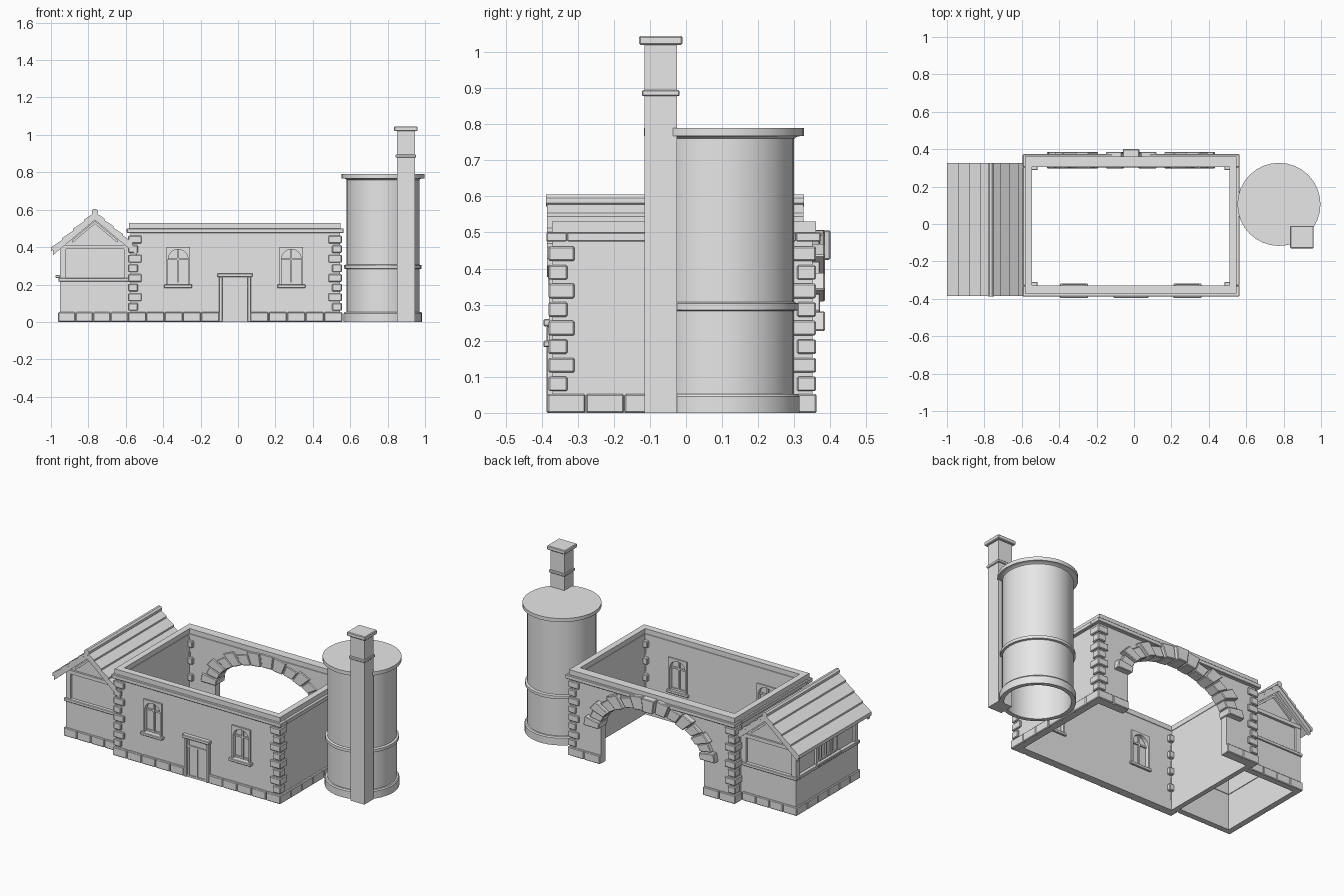
import bpy, bmesh, math
from math import sin, cos, pi

cube = bpy.data.objects.get("Cube")
if cube:
    bpy.data.objects.remove(cube, do_unlink=True)

stone = bpy.data.materials.new("light_grey")
stone.use_nodes = True
GREY = (0.8, 0.8, 0.8, 1)
stone.diffuse_color = GREY
stone.node_tree.nodes["Principled BSDF"].inputs["Base Color"].default_value = GREY


def finish(name, bm, bevel=0):
    bmesh.ops.recalc_face_normals(bm, faces=bm.faces)
    mesh = bpy.data.meshes.new(name)
    bm.to_mesh(mesh)
    bm.free()
    mesh.materials.append(stone)
    ob = bpy.data.objects.new(name, mesh)
    bpy.context.collection.objects.link(ob)
    if bevel:
        mod = ob.modifiers.new("bevel", 'BEVEL')
        mod.width = bevel
        mod.segments = 1
    return ob


def add_prism(bm, pts, y0, y1):
    """Extrude an x-z outline from y0 to y1."""
    face = bm.faces.new([bm.verts.new((x, y0, z)) for x, z in pts])
    ext = bmesh.ops.extrude_face_region(bm, geom=[face])["geom"]
    moved = [v for v in ext if isinstance(v, bmesh.types.BMVert)]
    bmesh.ops.translate(bm, verts=moved, vec=(0, y1 - y0, 0))


def prisms(name, items, bevel=0):
    bm = bmesh.new()
    for pts, y0, y1 in items:
        add_prism(bm, pts, y0, y1)
    return finish(name, bm, bevel)


def boxes(name, items, bevel=0):
    """Each item is x0, x1, y0, y1, z0, z1."""
    return prisms(name, [([(a, e), (b, e), (b, f), (a, f)], c, d)
                         for a, b, c, d, e, f in items], bevel)


def ring(x0, x1, y0, y1, ix0, ix1, iy0, iy1, z0, z1):
    return [(x0, x1, y0, iy0, z0, z1), (x0, x1, iy1, y1, z0, z1),
            (x0, ix0, iy0, iy1, z0, z1), (ix1, x1, iy0, iy1, z0, z1)]


def lathe(name, profile, cx, cy, n=32):
    bm = bmesh.new()
    vs = [bm.verts.new((cx + r, cy, z)) for r, z in profile]
    edges = [bm.edges.new(p) for p in zip(vs, vs[1:])]
    bmesh.ops.spin(bm, geom=vs + edges, cent=(cx, cy, 0), axis=(0, 0, 1),
                   angle=2 * pi, steps=n, use_duplicate=False)
    bmesh.ops.remove_doubles(bm, verts=bm.verts, dist=0.0005)
    ob = finish(name, bm)
    bpy.ops.object.select_all(action='DESELECT')
    ob.select_set(True)
    bpy.context.view_layer.objects.active = ob
    bpy.ops.object.shade_smooth_by_angle(angle=0.6)


# Main hall: outer and inner wall planes, wall top
X0, X1, Y0, Y1 = -0.575, 0.545, -0.37, 0.35
IN = (-0.545, 0.51, -0.33, 0.305)
TOP = 0.48
WIN = (-0.32, 0.285)
HW, WZ0, WZ1 = 0.063, 0.2, 0.4

# Front wall split around the two windows, then the side walls
front = []
edge = X0
for c in WIN:
    front += [(edge, c - HW, Y0, IN[2], 0, TOP),
              (c - HW, c + HW, Y0, IN[2], 0, WZ0),
              (c - HW, c + HW, Y0, IN[2], WZ1, TOP)]
    edge = c + HW
front.append((edge, X1, Y0, IN[2], 0, TOP))
boxes("front_wall", front)
boxes("side_walls", [(X0, IN[0], IN[2], IN[3], 0, TOP), (IN[1], X1, IN[2], IN[3], 0, TOP)])

# Back wall with wide arch
AX, AZ, AR, AH = -0.015, 0.225, 0.352, 0.205


def arc(t, grow=0.0):
    return (AX + (AR + grow) * cos(t), AZ + (AH + grow * 0.8) * sin(t))


outline = [(X0, 0), (AX - AR, 0)] + [arc(pi - pi * i / 28) for i in range(29)]
outline += [(AX + AR, 0), (X1, 0), (X1, TOP), (X0, TOP)]
prisms("back_arch_wall", [(outline, IN[3], Y1)])

# Arch stones, alternating in size, with a keystone
N = 15
stones = []
for i in range(N):
    a, b = pi * (i + 0.03) / N, pi * (i + 0.97) / N
    big = i % 2 == 0
    key = i == N // 2
    out = 0.098 if big or key else 0.075
    y = 0.4 if key else 0.385 if big else 0.372
    stones.append(([arc(a, -0.006), arc(a, out), arc(b, out), arc(b, -0.006)],
                   0.297 if big else 0.301, y))
prisms("arch_stones", stones, 0.004)

# Stepped cornice
boxes("cornice_lower", ring(-0.595, 0.565, -0.387, 0.373, *IN, 0.475, 0.5), 0.003)
boxes("cornice_upper", ring(-0.583, 0.547, -0.372, 0.36, *IN, 0.5, 0.53))

# Corner quoins
quoins = []
for k in range(8):
    s = 0.072 if k % 2 else 0.052
    z = 0.06 + k * 0.0515
    for xs in ((-0.587, -0.587 + s), (0.555 - s, 0.555)):
        for ys in ((-0.381, -0.381 + s), (0.36 - s, 0.36)):
            quoins.append((*xs, *ys, z, z + 0.041))
boxes("corner_quoins", quoins, 0.004)


# Plinth stones
def course(a, b, place, size=0.103):
    n = max(1, round((b - a) / size))
    w = (b - a) / n
    return [place(a + i * w + 0.001, a + (i + 1) * w - 0.001) for i in range(n)]


PZ = (0, 0.052)
plinth = course(-0.588, -0.1, lambda a, b: (a, b, -0.385, Y0 + 0.01, *PZ))
plinth += course(0.065, 0.558, lambda a, b: (a, b, -0.385, Y0 + 0.01, *PZ))
for a, b in ((-0.588, AX - AR), (AX + AR, 0.558)):
    plinth += course(a, b, lambda a, b: (a, b, Y1 - 0.01, 0.362, *PZ))
plinth += course(-0.385, 0.362, lambda a, b: (X1 - 0.01, 0.558, a, b, *PZ))
plinth += [(-0.588, X0 + 0.01, -0.385, -0.33, *PZ), (-0.588, X0 + 0.01, 0.29, 0.362, *PZ)]
plinth += course(-0.962, -0.588, lambda a, b: (a, b, -0.333, -0.31, *PZ))
plinth += course(-0.962, -0.588, lambda a, b: (a, b, 0.27, 0.293, *PZ))
plinth += course(-0.333, 0.293, lambda a, b: (-0.962, -0.94, a, b, *PZ))
boxes("plinth_stones", plinth, 0.004)

# Arched front windows
for side, c in zip(("right", "left"), WIN):
    frame = []
    iw, spring = 0.053, 0.335
    for s in (-1, 1):
        pts = [(c, WZ1), (c + s * HW, WZ1), (c + s * HW, WZ0), (c + s * iw, WZ0)]
        pts += [(c + s * iw * cos(t * pi / 16), spring + iw * sin(t * pi / 16)) for t in range(9)]
        frame.append((pts, -0.38, -0.323))
    prisms(side + "_window_frame", frame)
    boxes(side + "_window_sill", [(c - 0.075, c + 0.075, -0.395, -0.319, 0.182, 0.2)], 0.003)
    boxes(side + "_window_pane", [(c - iw, c + iw, -0.354, -0.346, WZ0, 0.39)])
    boxes(side + "_window_bars", [(c - 0.005, c + 0.005, -0.364, -0.336, WZ0, 0.388),
                                  (c - iw, c + iw, -0.363, -0.337, 0.33, 0.34),
                                  (c - iw, c + iw, -0.362, -0.338, 0.2, 0.21)])

# Front door
boxes("door_frame", [(-0.102, -0.082, -0.387, -0.36, 0, 0.24), (0.05, 0.07, -0.387, -0.36, 0, 0.24),
                     (-0.11, 0.077, -0.395, -0.36, 0.24, 0.26)], 0.003)
boxes("door_leaf", [(-0.082, 0.05, -0.374, -0.365, 0, 0.24)])
boxes("door_rails", [(-0.082, 0.05, -0.38, -0.37, 0.187, 0.197), (-0.082, 0.05, -0.38, -0.37, 0, 0.012),
                     (-0.08, -0.07, -0.379, -0.37, 0, 0.24), (0.038, 0.048, -0.379, -0.37, 0, 0.24),
                     (-0.021, -0.011, -0.379, -0.37, 0, 0.19)])

# Side annex: walls, recessed upper panels and timber frame
AX0, AX1, AY0, AY1 = -0.952, -0.575, -0.323, 0.283


def shell(inset, z0, z1, t=0.03):
    a, b, d = AX0 + inset, AY0 + inset, AY1 - inset
    return [(a, AX1, b, b + t, z0, z1), (a, AX1, d - t, d, z0, z1), (a, a + t, b + t, d - t, z0, z1)]


boxes("annex_lower_walls", shell(0, 0, 0.22))
boxes("annex_upper_panels", shell(0.014, 0.22, 0.41, 0.02))
boxes("annex_sill_band", shell(-0.008, 0.215, 0.235), 0.003)
boxes("annex_top_beam", shell(-0.002, 0.39, 0.412))
posts = [(AX0, AX0 + 0.032, y, y + 0.032, 0.235, 0.39) for y in (AY0, AY1 - 0.032)]
posts += [(-0.61, AX1, y, y + 0.032, 0.235, 0.39) for y in (AY0, AY1 - 0.032)]
posts += [(AX0, AX0 + 0.02, y, y + 0.02, 0.235, 0.39) for y in (-0.125, 0.065)]
boxes("annex_posts", posts)
boxes("annex_window_bars", [(AX0 + 0.004, AX0 + 0.016, y, y + 0.01, 0.245, 0.39) for y in (-0.075, -0.025, 0.025)]
      + [(AX0 + 0.004, AX0 + 0.016, -0.105, 0.065, z, z + 0.01) for z in (0.245, 0.335)])
boxes("annex_window_sill", [(-0.975, AX0, -0.135, 0.095, 0.235, 0.25)], 0.003)

# Annex gables and pitched roof of lapped boards
RX, RZ, SLOPE = -0.765, 0.59, 0.84
gable = [(AX0, 0.41), (AX1, 0.41), (RX, 0.565)]
prisms("annex_gables", [(gable, AY0 + 0.01, AY0 + 0.03), (gable, AY1 - 0.03, AY1 - 0.01)])


def strip(s, u0, u1, lift0, lift1, depth):
    """Sloping strip between distances u0 and u1 from the ridge."""
    z0, z1 = RZ - SLOPE * u0, RZ - SLOPE * u1
    return [(RX + s * u0, z0 + lift0), (RX + s * u1, z1 + lift1),
            (RX + s * u1, z1 - depth), (RX + s * u0, z0 - depth)]


boards = []
for s, reach in ((-1, 0.235), (1, 0.2)):
    w = reach / 4
    boards += [(strip(s, i * w, (i + 1) * w, -0.004, 0.006, 0.016), -0.385, 0.325) for i in range(4)]
prisms("roof_boards", boards)
barges = []
for s in (-1, 1):
    barges += [(strip(s, 0, 0.225, -0.012, -0.012, 0.045), y, y + 0.02) for y in (-0.382, 0.302)]
    barges += [(strip(s, 0, 0.12, -0.05, -0.05, 0.066), y, y + 0.012) for y in (AY0, AY1 - 0.012)]
prisms("roof_barge_boards", barges)
cap = [(RX + 0.018 * cos(k * pi / 4 + pi / 8), 0.588 + 0.018 * sin(k * pi / 4 + pi / 8)) for k in range(8)]
prisms("roof_ridge", [(cap, -0.388, 0.327)])

# Round tank, open below
lathe("round_tank", [(0, 0.75), (0.185, 0.75), (0.185, 0), (0.21, 0), (0.21, 0.045), (0.205, 0.052),
                     (0.195, 0.052), (0.195, 0.283), (0.207, 0.285), (0.207, 0.303), (0.195, 0.307),
                     (0.195, 0.76), (0.203, 0.766), (0.222, 0.768), (0.222, 0.79), (0, 0.79)], 0.775, 0.105)

# Square chimney
boxes("chimney_shaft", [(0.85, 0.945, -0.115, -0.025, 0, 1.025)])
boxes("chimney_band", [(0.843, 0.952, -0.122, -0.018, 0.878, 0.895)], 0.003)
boxes("chimney_cap", [(0.835, 0.96, -0.13, -0.01, 1.02, 1.045)], 0.004)
